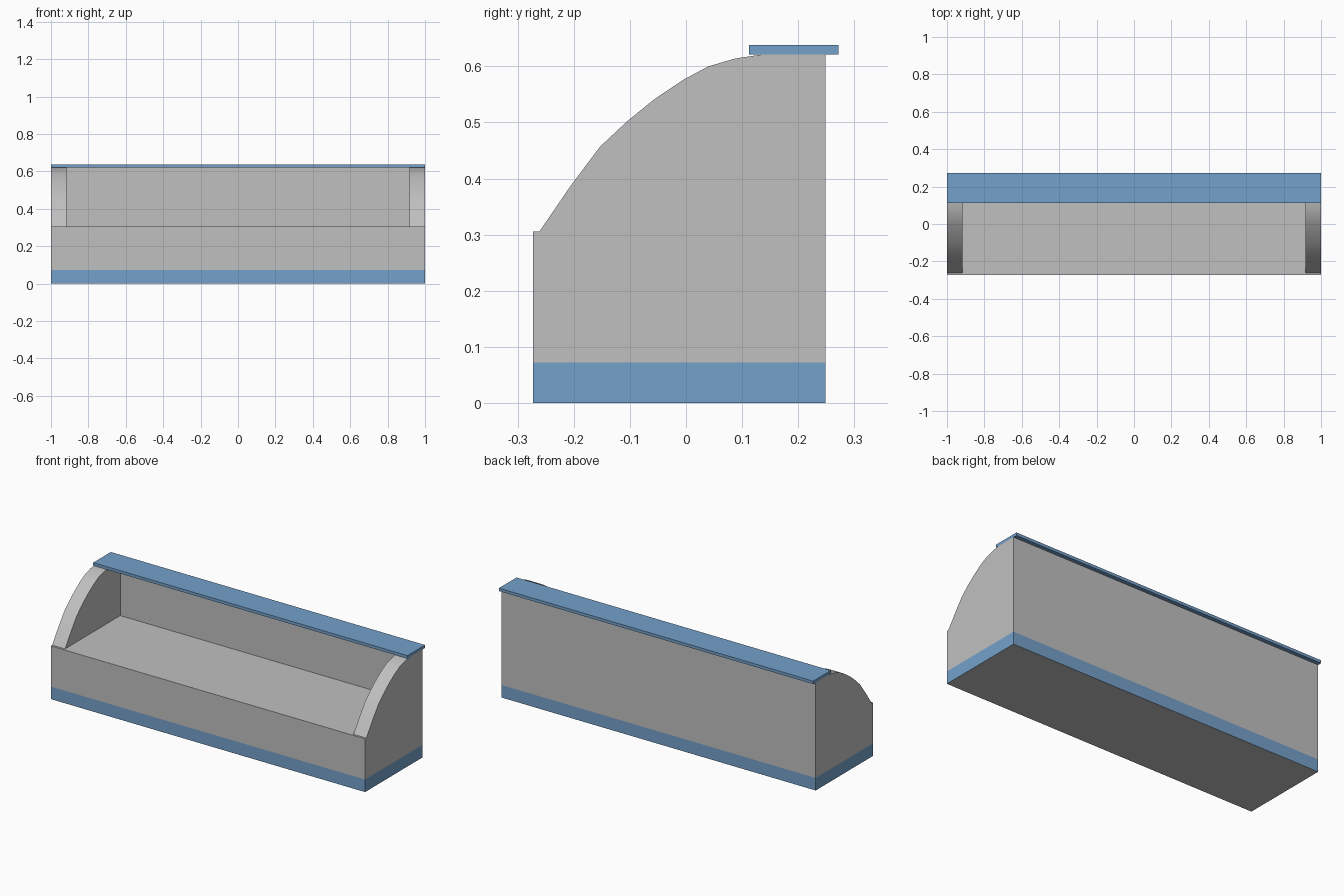
import bpy, bmesh, math

cube = bpy.data.objects.get("Cube")
if cube:
    bpy.data.objects.remove(cube, do_unlink=True)


def make_material(name, rgb):
    mat = bpy.data.materials.new(name)
    mat.use_nodes = True
    mat.diffuse_color = (*rgb, 1)
    mat.node_tree.nodes["Principled BSDF"].inputs["Base Color"].default_value = (*rgb, 1)
    return mat


GREY = make_material("light grey", (0.527, 0.527, 0.527))
BLUE = make_material("soft blue", (0.178, 0.356, 0.591))

HALF, INNER = 1.0, 0.918          # outer and inner x of the end panels
FRONT, BACK = -0.273, 0.249
FLOOR, TOP, BAND = 0.306, 0.621, 0.072


def extrude_profile(name, profile, x0, x1, materials, band=None):
    """Extrude a (y, z) outline along x; paint the sides below the band height."""
    bm = bmesh.new()
    face = bm.faces.new([bm.verts.new((x0, y, z)) for y, z in profile])
    grown = bmesh.ops.extrude_face_region(bm, geom=[face])["geom"]
    for v in grown:
        if isinstance(v, bmesh.types.BMVert):
            v.co.x = x1
    if band:
        bmesh.ops.bisect_plane(bm, geom=bm.verts[:] + bm.edges[:] + bm.faces[:],
                               plane_co=(0, 0, band), plane_no=(0, 0, 1))
    bmesh.ops.recalc_face_normals(bm, faces=bm.faces[:])
    if band:
        for f in bm.faces:
            below = f.calc_center_median().z < band
            f.material_index = int(below and abs(f.normal.z) < 0.5)
    mesh = bpy.data.meshes.new(name)
    bm.to_mesh(mesh)
    bm.free()
    for m in materials:
        mesh.materials.append(m)
    obj = bpy.data.objects.new(name, mesh)
    bpy.context.collection.objects.link(obj)
    bpy.ops.object.select_all(action="DESELECT")
    obj.select_set(True)
    bpy.context.view_layer.objects.active = obj
    bpy.ops.object.shade_smooth_by_angle(angle=math.radians(30))
    return obj


# Base with floor and thin back wall
tray = [(FRONT, 0), (BACK, 0), (BACK, TOP), (BACK - 0.008, TOP),
        (BACK - 0.008, FLOOR), (FRONT, FLOOR)]
extrude_profile("base_and_back_wall", tray, -INNER, INNER, [GREY, BLUE], BAND)

# Curved end panels
curve = [(0.135, TOP), (0.088, 0.614), (0.04, 0.6), (-0.005, 0.576), (-0.057, 0.541),
         (-0.105, 0.502), (-0.153, 0.457), (-0.205, 0.388), (-0.261, FLOOR)]
panel = [(FRONT, 0), (BACK, 0), (BACK, TOP)] + curve + [(FRONT, FLOOR)]
for side, sign in (("left", 1), ("right", -1)):
    extrude_profile(side + "_end_panel", panel, sign * INNER, sign * HALF, [GREY, BLUE], BAND)

# Top shelf
shelf = [(0.112, TOP), (0.272, TOP), (0.272, 0.638), (0.112, 0.638)]
extrude_profile("top_shelf", shelf, -HALF, HALF, [BLUE])
